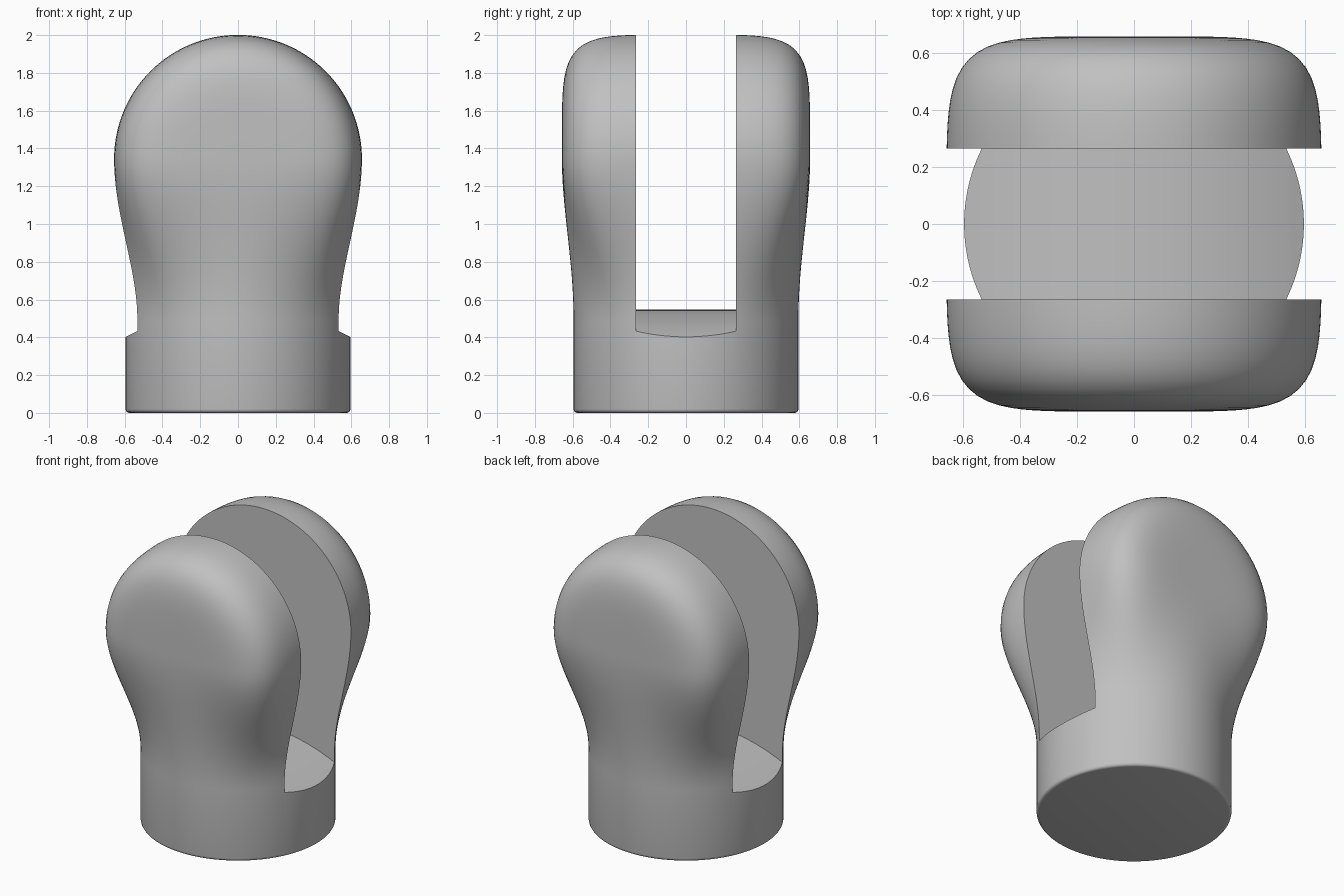
import bpy, bmesh, math

if "Cube" in bpy.data.objects:
    bpy.data.objects.remove(bpy.data.objects["Cube"], do_unlink=True)

N = 128             # segments around
SHANK_R = 0.595     # round base radius
HEAD_R = 0.657      # head half width
HEAD_Z = 1.345      # head centre height
POWER = 5.4         # squareness of the head section
SLOT = 0.265        # slot half width

mat = bpy.data.materials.new("grey metal")
mat.use_nodes = True
colour = (0.53, 0.53, 0.53, 1)
mat.diffuse_color = colour
mat.node_tree.nodes["Principled BSDF"].inputs["Base Color"].default_value = colour


def make_object(name, bm):
    """Weld the seams and poles, then link the mesh as an object."""
    bmesh.ops.remove_doubles(bm, verts=bm.verts, dist=1e-5)
    bmesh.ops.recalc_face_normals(bm, faces=bm.faces)
    mesh = bpy.data.meshes.new(name)
    bm.to_mesh(mesh)
    bm.free()
    mesh.materials.append(mat)
    obj = bpy.data.objects.new(name, mesh)
    bpy.context.collection.objects.link(obj)
    return obj


def section(blend, radius=SHANK_R):
    """Outline blending from a circle (0) to a rounded square (1)."""
    points = []
    for i in range(N):
        a = math.tau * i / N - math.pi / 2
        c, s = math.cos(a), math.sin(a)
        square = HEAD_R / (abs(c) ** POWER + abs(s) ** POWER) ** (1 / POWER)
        r = radius + (square - radius) * blend
        points.append((r * c, r * s))
    return points


def bridge(bm, rows, closed):
    """Fill quads between neighbouring rows of vertices."""
    for low, high in zip(rows, rows[1:]):
        n = len(low)
        for i in range(n if closed else n - 1):
            j = (i + 1) % n
            bm.faces.new([low[i], low[j], high[j], high[i]])


# Shank with a small rounded foot, flaring into the head
bm = bmesh.new()
rings = []
for k in range(5):
    a = math.pi / 2 * k / 4
    r = SHANK_R - 0.02 * (1 - math.sin(a))
    rings.append((0.02 * (1 - math.cos(a)), section(0, r)))
steps = 28
for k in range(steps + 1):
    t = k / steps
    u = t ** 1.08
    rings.append((0.48 + (HEAD_Z - 0.48) * t, section(u * u * (3 - 2 * u))))
rows = [[bm.verts.new((x, y, z)) for x, y in pts] for z, pts in rings]
bridge(bm, rows, True)
bm.faces.new(list(reversed(rows[0])))

# Domed head: half of the section turned about the cross axis
half = section(1)[:N // 2 + 1]
rows = []
for k in range(65):
    a = math.pi * k / 64
    rows.append([bm.verts.new((x * math.cos(a), y, HEAD_Z + x * math.sin(a)))
                 for x, y in half])
bridge(bm, rows, False)
body = make_object("fork_end", bm)

# Slot cutter with a gently arched floor
bm = bmesh.new()
FLOOR_Z, FLOOR_R = 0.548, 1.29
outline = [(0.9, 2.3), (-0.9, 2.3)]
for k in range(41):
    x = -0.9 + 1.8 * k / 40
    outline.append((x, FLOOR_Z - FLOOR_R + math.sqrt(FLOOR_R ** 2 - x * x)))
face = bm.faces.new([bm.verts.new((x, -SLOT, z)) for x, z in outline])
ext = bmesh.ops.extrude_face_region(bm, geom=[face], use_keep_orig=True)
bmesh.ops.translate(bm, vec=(0, 2 * SLOT, 0),
                    verts=[g for g in ext["geom"] if isinstance(g, bmesh.types.BMVert)])
cutter = make_object("slot_cutter", bm)
cutter.hide_render = True

# Cut the slot
bpy.ops.object.select_all(action="DESELECT")
bpy.context.view_layer.objects.active = body
body.select_set(True)
cut = body.modifiers.new("slot", "BOOLEAN")
cut.operation = "DIFFERENCE"
cut.solver = "EXACT"
cut.object = cutter
bpy.ops.object.modifier_apply(modifier=cut.name)
bpy.data.objects.remove(cutter, do_unlink=True)
bpy.ops.object.shade_smooth_by_angle(angle=math.radians(35))
